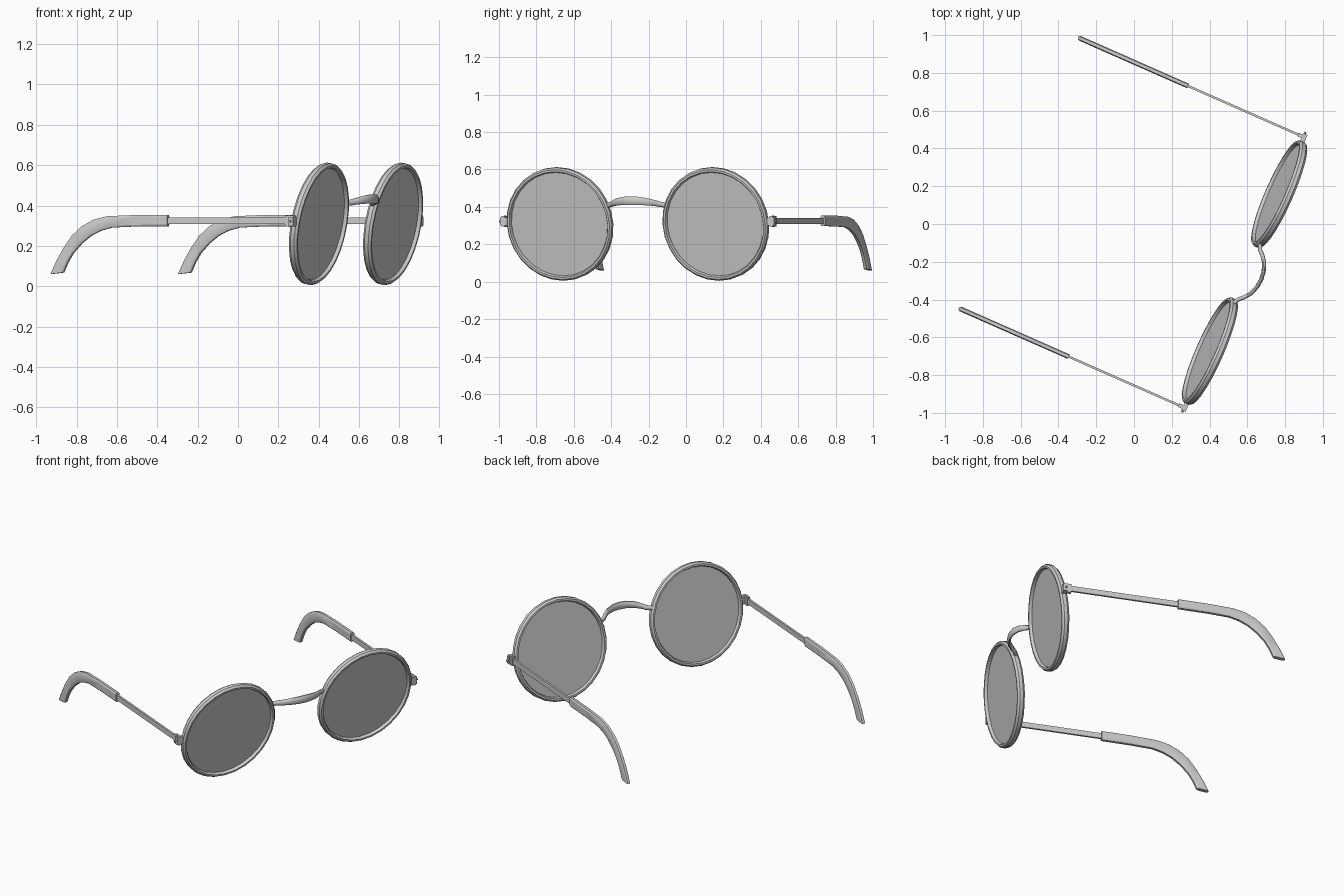
import bpy, bmesh
from math import sin, cos, pi, radians
from mathutils import Vector, Matrix

if "Cube" in bpy.data.objects:
    bpy.data.objects.remove(bpy.data.objects["Cube"])

# Local frame: x across the face, +y towards the ears; the pair is turned about z
TURN = radians(66.2)
ORIGIN = (0.585, -0.257, 0)
TILT = Matrix.Translation((0.455, 0, 0.309)) @ Matrix.Rotation(radians(10), 4, 'X')
ARM_X = 0.783


def finish(bm, name, mirror=True, smooth=30):
    bmesh.ops.recalc_face_normals(bm, faces=bm.faces)
    me = bpy.data.meshes.new(name)
    bm.to_mesh(me)
    bm.free()
    ob = bpy.data.objects.new(name, me)
    bpy.context.collection.objects.link(ob)
    ob.location = ORIGIN
    ob.rotation_euler.z = TURN
    if mirror:
        m = ob.modifiers.new("Mirror", 'MIRROR')
        m.use_mirror_merge = False
    bpy.ops.object.select_all(action='DESELECT')
    ob.select_set(True)
    bpy.context.view_layer.objects.active = ob
    if smooth:
        bpy.ops.object.shade_smooth_by_angle(angle=radians(smooth))
    return ob


def skin(bm, sections, loop=False):
    """Join closed cross-sections into a tube, capped unless looped."""
    rings = [[bm.verts.new(p) for p in s] for s in sections]
    n = len(rings[0])
    pairs = list(zip(rings, rings[1:])) + ([(rings[-1], rings[0])] if loop else [])
    for a, b in pairs:
        for i in range(n):
            j = (i + 1) % n
            bm.faces.new((a[i], a[j], b[j], b[i]))
    if not loop:
        bm.faces.new(rings[0])
        bm.faces.new(rings[-1])


def box(bm, lo, hi):
    lo, hi = Vector(lo), Vector(hi)
    m = Matrix.Translation((lo + hi) / 2) @ Matrix.Diagonal((*(hi - lo), 1))
    bmesh.ops.create_cube(bm, size=1, matrix=m)


def pin(bm, centre, radius, length, axis):
    rot = Matrix.Rotation(pi / 2, 4, axis) if axis else Matrix.Identity(4)
    bmesh.ops.create_cone(bm, cap_ends=True, segments=10, radius1=radius, radius2=radius,
                          depth=length, matrix=Matrix.Translation(centre) @ rot)


# Rims: bevelled profile (radius, depth) spun around the lens axis
N = 28
profile = [(0.281, -0.010), (0.287, -0.022), (0.298, -0.022), (0.307, -0.010),
           (0.307, 0.010), (0.298, 0.022), (0.287, 0.022), (0.281, 0.010)]
bm = bmesh.new()
skin(bm, [[TILT @ Vector((r * cos(2 * pi * k / N), y, r * sin(2 * pi * k / N)))
           for r, y in profile] for k in range(N)], loop=True)
finish(bm, "rim")

# Lenses: thin discs
bm = bmesh.new()
skin(bm, [[TILT @ Vector((0.284 * cos(2 * pi * k / N), y, 0.284 * sin(2 * pi * k / N)))
           for k in range(N)] for y in (-0.005, 0.005)])
finish(bm, "lens")

# Bridge: oval section swept along a forward arch, slimmer at both ends
half = [(0.0, -0.096, 0.433, 0.024), (0.045, -0.091, 0.432, 0.023),
        (0.090, -0.074, 0.427, 0.020), (0.122, -0.050, 0.420, 0.017),
        (0.142, -0.028, 0.414, 0.015), (0.172, -0.014, 0.409, 0.014)]
path = [(-x, y, z, h) for x, y, z, h in half[:0:-1]] + half
bm = bmesh.new()
sections = []
for i, (x, y, z, h) in enumerate(path):
    a, b = path[max(i - 1, 0)], path[min(i + 1, len(path) - 1)]
    t = Vector((b[0] - a[0], b[1] - a[1], 0)).normalized()
    out = Vector((-t.y, t.x, 0))
    sections.append([Vector((x, y, z)) + out * 0.011 * cos(2 * pi * k / 10)
                     + Vector((0, 0, h * sin(2 * pi * k / 10))) for k in range(10)])
skin(bm, sections)
finish(bm, "bridge", mirror=False, smooth=50)

# Hinges: end piece on the rim, knuckle on the arm
bm = bmesh.new()
box(bm, (0.755, -0.012, 0.300), (0.800, 0.012, 0.344))
box(bm, (0.773, -0.012, 0.296), (0.793, 0.036, 0.350))
finish(bm, "hinge", smooth=0)

# Hinge screws
bm = bmesh.new()
pin(bm, (0.785, 0.004, 0.322), 0.006, 0.052, 'Y')
pin(bm, (0.783, 0.016, 0.323), 0.007, 0.060, None)
finish(bm, "hinge_screw")

# Arms: thin flat bars
bm = bmesh.new()
box(bm, (ARM_X - 0.006, 0.02, 0.308), (ARM_X + 0.006, 0.72, 0.341))
finish(bm, "arm_bar", smooth=0)

# Ear tips: upper and lower outlines (y, z) that hook downward
upper = [(0.672, 0.354), (0.85, 0.353), (1.00, 0.347), (1.07, 0.331), (1.135, 0.299),
         (1.19, 0.252), (1.235, 0.192), (1.275, 0.125), (1.307, 0.060)]
lower = [(0.672, 0.297), (0.85, 0.296), (0.975, 0.291), (1.035, 0.276), (1.09, 0.250),
         (1.14, 0.212), (1.185, 0.165), (1.215, 0.118), (1.238, 0.068)]
bm = bmesh.new()
w, c = 0.013, 0.15
sections = []
for u, l in zip(upper, lower):
    u, l = Vector((0, *u)), Vector((0, *l))
    outline = [(-w, c), (-w * 0.6, 0), (w * 0.6, 0), (w, c),
               (w, 1 - c), (w * 0.6, 1), (-w * 0.6, 1), (-w, 1 - c)]
    sections.append([u.lerp(l, f) + Vector((ARM_X + dx, 0, 0)) for dx, f in outline])
skin(bm, sections)
finish(bm, "ear_tip")
